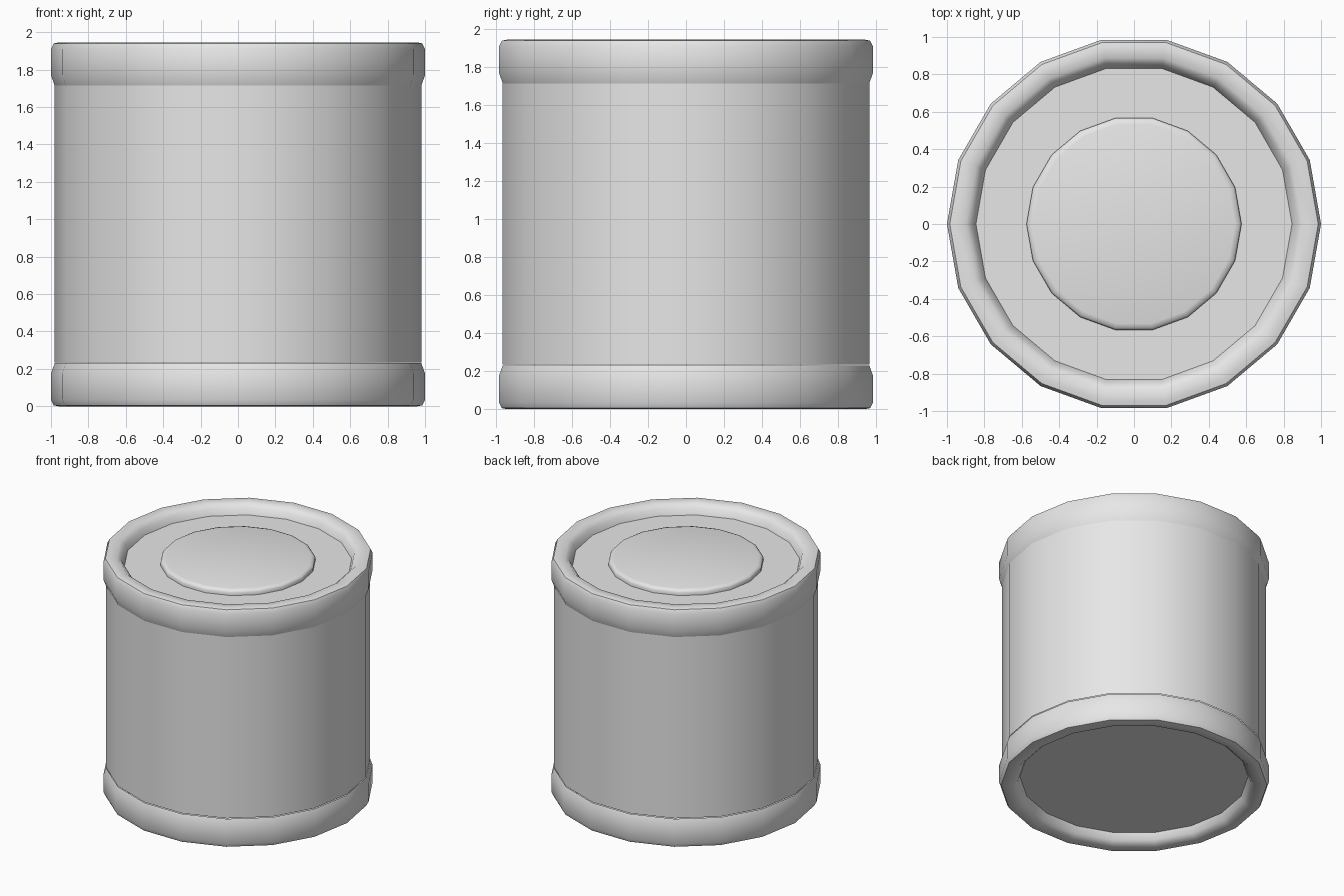
import bpy, bmesh, math

SIDES = 18
HEIGHT = 1.945

if "Cube" in bpy.data.objects:
    bpy.data.objects.remove(bpy.data.objects["Cube"], do_unlink=True)

grey = bpy.data.materials.new("light grey")
grey.use_nodes = True
grey.diffuse_color = (0.8, 0.8, 0.8, 1)
grey.node_tree.nodes["Principled BSDF"].inputs["Base Color"].default_value = (0.8, 0.8, 0.8, 1)


def lathe(name, profile, cap_bottom=False, cap_top=False, smooth=50):
    """Turn a (radius, z) profile, listed from bottom to top, around z."""
    bm = bmesh.new()
    rings = []
    for r, z in profile:
        angles = [2 * math.pi * i / SIDES for i in range(SIDES)]
        rings.append([bm.verts.new((r * math.cos(a), r * math.sin(a), z)) for a in angles])
    for low, high in zip(rings, rings[1:]):
        for i in range(SIDES):
            j = (i + 1) % SIDES
            bm.faces.new((low[i], low[j], high[j], high[i]))
    if cap_bottom:
        bm.faces.new(rings[0][::-1])
    if cap_top:
        bm.faces.new(rings[-1])
    mesh = bpy.data.meshes.new(name)
    bm.to_mesh(mesh)
    bm.free()
    mesh.materials.append(grey)
    obj = bpy.data.objects.new(name, mesh)
    bpy.context.collection.objects.link(obj)
    bpy.ops.object.select_all(action="DESELECT")
    obj.select_set(True)
    bpy.context.view_layer.objects.active = obj
    bpy.ops.object.shade_smooth_by_angle(angle=math.radians(smooth))
    return obj


def flipped(profile):
    return [(r, HEIGHT - z) for r, z in reversed(profile)]


# Straight wall between the two rims
lathe("body", [(0.98, 0.235), (0.98, 1.715)])

# Rounded rims, the same at both ends
rim = [(0.98, 1.715), (1.0, 1.77), (1.0, 1.91), (0.985, 1.94), (0.96, HEIGHT),
       (0.90, HEIGHT), (0.865, 1.915), (0.845, 1.865)]
lathe("top_rim", rim)
lathe("bottom_rim", flipped(rim))

# Recessed end discs
lathe("lid", [(0.845, 1.865)], cap_top=True)
lathe("base", [(0.845, HEIGHT - 1.865)], cap_bottom=True)

# Raised disc with a softened edge on the lid
lathe("raised_disc", [(0.575, 1.864), (0.575, 1.89), (0.565, 1.903), (0.54, 1.91)],
      cap_top=True, smooth=60)
